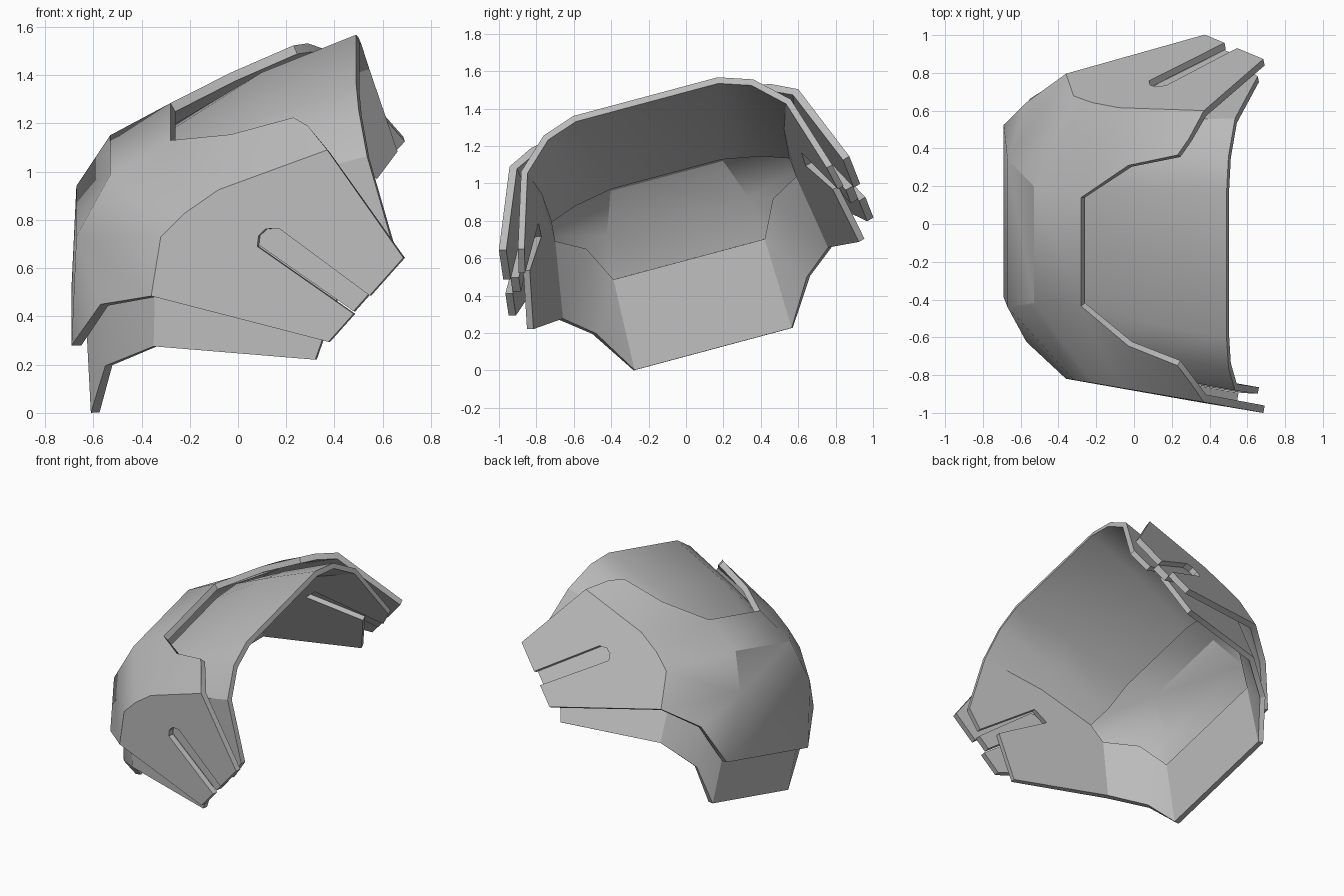
import bpy, bmesh, math
from mathutils import Vector

cube = bpy.data.objects.get("Cube")
if cube:
    bpy.data.objects.remove(cube, do_unlink=True)

# Single painted metal colour
grey = bpy.data.materials.new("plain grey")
grey.use_nodes = True
colour = (0.5, 0.5, 0.5, 1)
grey.diffuse_color = colour
grey.node_tree.nodes["Principled BSDF"].inputs["Base Color"].default_value = colour

TILT = math.radians(15)
MIDDLE = 0.17


def place(x, s, w, side):
    """Turn a half-plate point (x, sideways, up) into the tilted position."""
    v = MIDDLE + side * s
    return Vector((x, v * math.cos(TILT) - w * math.sin(TILT),
                   v * math.sin(TILT) + w * math.cos(TILT)))


def panel_points(prefix, outline, depth):
    """Named points of an outline lying in the flat side panel, sunk by depth."""
    return {f"{prefix}{i}": (x, 1.087 + 0.181 * x - 0.274 * w - depth, w)
            for i, (x, w) in enumerate(outline)}


def plate(name, points, half_faces, bridges, flat, thickness):
    """Mirrored armour plate: half faces, strips bridging the middle, thickness."""
    bm = bmesh.new()
    verts = {side: {k: bm.verts.new(place(*p, side)) for k, p in points.items()}
             for side in (-1, 1)}
    for side in (-1, 1):
        for face in half_faces:
            bm.faces.new([verts[side][k] for k in face.split()])
    for a, b in bridges:
        bm.faces.new([verts[-1][a], verts[1][a], verts[1][b], verts[-1][b]])
    bmesh.ops.recalc_face_normals(bm, faces=bm.faces)
    # Face every separate panel away from the inside of the shell
    centre = Vector((0.2, 0, 0.6))
    outward = [f.normal.dot(f.calc_center_median() - centre) * f.calc_area() for f in bm.faces]
    if bridges and sum(outward) < 0:
        bmesh.ops.reverse_faces(bm, faces=bm.faces)
    elif not bridges:
        bmesh.ops.reverse_faces(bm, faces=[f for f, o in zip(bm.faces, outward) if o < 0])
    mesh = bpy.data.meshes.new(name)
    bm.to_mesh(mesh)
    bm.free()
    mesh.materials.append(grey)
    ob = bpy.data.objects.new(name, mesh)
    bpy.context.collection.objects.link(ob)
    bpy.ops.object.select_all(action='DESELECT')
    ob.select_set(True)
    bpy.context.view_layer.objects.active = ob
    mod = ob.modifiers.new("thickness", 'SOLIDIFY')
    mod.thickness = thickness
    mod.offset = -1
    mod.use_even_offset = True
    bpy.ops.object.modifier_apply(modifier=mod.name)
    bpy.ops.object.shade_smooth_by_angle(angle=math.radians(28))
    # Large side panels stay perfectly flat
    for poly in ob.data.polygons:
        if len(poly.vertices) >= flat:
            poly.use_smooth = False


# Outer plate: crown, outer wall, and flat side panels with a slot
outer = {
    "crown": (-0.53, 0.32, 1.06), "wall_top": (-0.67, 0.405, 0.82),
    "wall_low": (-0.69, 0.473, 0.371), "hem": (-0.57, 0.656, 0.596),
    "rim1": (-0.28, 0.298, 1.204), "rim2": (-0.03, 0.495, 1.282),
    "rim3": (0.23, 0.577, 1.377), "rim4": (0.29, 0.662, 1.363),
    "p_top": (0.37, 0.799, 1.297), "pa": (-0.08, 0.767, 1.118),
    "pb": (-0.22, 0.768, 1.018), "pc": (-0.32, 0.778, 0.919),
    "pd": (-0.36, 0.836, 0.68), "p_low": (0.375, 1.01, 0.53),
    "tip": (0.685, 0.97, 0.88),
}
slot_outline = [(0.479, 0.647), (0.08, 0.898), (0.085, 0.941),
                (0.115, 0.97), (0.17, 0.974), (0.5455, 0.7225)]
slot = panel_points("slot", slot_outline, 0)
slot_names = " ".join(slot)

plate("outer_shoulder_plate", {**outer, **slot}, [
    "crown pc pb", "crown pb rim1", "rim1 pb pa", "rim1 pa rim2",
    "rim2 pa rim3", "rim3 pa p_top rim4",
    "wall_top pc crown", "wall_top pd pc", "wall_top hem pd", "wall_top wall_low hem",
    f"pd p_low {slot_names} tip p_top pa pb pc",
], [("rim1", "crown"), ("crown", "wall_top"), ("wall_top", "wall_low")], 7, 0.04)

# Recessed floor of the slot, joining the two plates
plate("slot_floor", panel_points("slot", slot_outline, 0.04), [slot_names], [], 5, 0.045)

# Inner plate: arched top sheet, slotted side panels and lower skirt
inner = {
    "arch1": (0.49, 0.40, 1.47), "arch2": (0.5, 0.58, 1.41),
    "arch3": (0.535, 0.746, 1.256), "tip": (0.655, 0.87, 0.86),
    "low": (0.32, 0.934, 0.433), "hem1": (-0.35, 0.765, 0.445),
    "hem2": (-0.55, 0.603, 0.318), "hem3": (-0.61, 0.44, 0.0725),
    "mid1": (0.1, 0.36, 1.32), "mid2": (0.1, 0.55, 1.24), "mid3": (0.12, 0.70, 1.13),
    "back1": (-0.3, 0.31, 1.07), "back2": (-0.3, 0.53, 1.03),
    "back3": (-0.25, 0.69, 0.97), "skirt1": (-0.635, 0.43, 0.57),
    "skirt2": (-0.52, 0.54, 0.77), "skirt3": (-0.34, 0.70, 0.856),
}
notch = panel_points("notch", [(0.57, 0.735), (0.17, 0.974), (0.08, 0.90), (0.43, 0.74)], 0.09)
plate("inner_shoulder_plate", {**inner, **notch}, [
    "arch1 arch2 mid2 mid1", "arch2 arch3 mid3 mid2",
    "mid1 mid2 back2 back1", "mid2 mid3 back3 back2",
    "arch3 tip " + " ".join(notch) + " low hem1 skirt3 back3 mid3",
    "hem1 hem2 skirt2 skirt3", "hem2 hem3 skirt1 skirt2",
], [("arch1", "mid1"), ("mid1", "back1"), ("skirt1", "hem3")], 6, 0.035)
